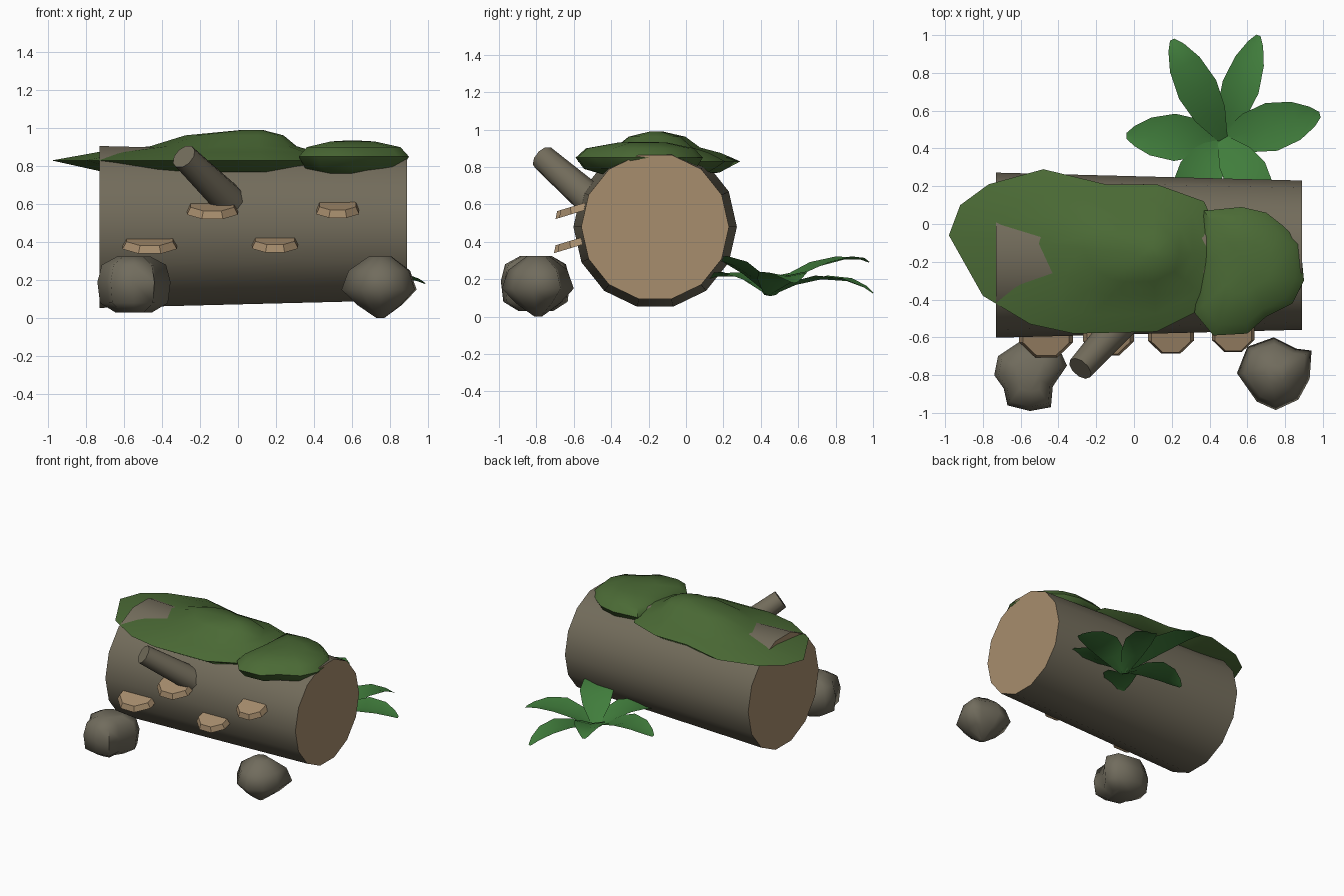
import bpy, bmesh, math
from mathutils import Vector

if "Cube" in bpy.data.objects:
    bpy.data.objects.remove(bpy.data.objects["Cube"])


def material(name, rgb):
    m = bpy.data.materials.new(name)
    m.use_nodes = True
    colour = (*rgb, 1)
    m.diffuse_color = colour
    bsdf = next(n for n in m.node_tree.nodes if n.type == 'BSDF_PRINCIPLED')
    bsdf.inputs["Base Color"].default_value = colour
    bsdf.inputs["Roughness"].default_value = 0.9
    return m


bark = material("bark brown", (0.17, 0.15, 0.105))
wood = material("cut wood tan", (0.39, 0.27, 0.155))
moss = material("moss green", (0.07, 0.145, 0.036))
leaf_green = material("leaf green", (0.052, 0.205, 0.045))
stone = material("stone grey", (0.165, 0.15, 0.11))


def finish(name, bm, mats, angle):
    mesh = bpy.data.meshes.new(name)
    bm.to_mesh(mesh)
    bm.free()
    for m in mats:
        mesh.materials.append(m)
    obj = bpy.data.objects.new(name, mesh)
    bpy.context.collection.objects.link(obj)
    bpy.ops.object.select_all(action='DESELECT')
    obj.select_set(True)
    bpy.context.view_layer.objects.active = obj
    bpy.ops.object.shade_smooth_by_angle(angle=math.radians(angle))
    return obj


def loft(name, rings, mats, angle=40):
    """Closed skin through rings; the two end caps take the last material."""
    bm = bmesh.new()
    rows = [[bm.verts.new(p) for p in ring] for ring in rings]
    n = len(rows[0])
    for a, b in zip(rows, rows[1:]):
        for i in range(n):
            j = (i + 1) % n
            bm.faces.new((a[i], a[j], b[j], b[i]))
    for row in (rows[0], rows[-1]):
        bm.faces.new(row).material_index = len(mats) - 1
    bmesh.ops.recalc_face_normals(bm, faces=bm.faces)
    return finish(name, bm, mats, angle)


def circle(center, axis, radius, sides, phase=0.0):
    q = Vector(axis).to_track_quat('Z', 'Y')
    steps = [phase + math.tau * i / sides for i in range(sides)]
    return [Vector(center) + q @ Vector((radius * math.cos(t), radius * math.sin(t), 0))
            for t in steps]


def mound(name, center, outline, levels, mat, angle):
    """Stack scaled copies of a plan outline; levels are (scale, height)."""
    cx, cy = center
    rings = [[(cx + (x - cx) * s, cy + (y - cy) * s, z) for x, y in outline]
             for s, z in levels]
    return loft(name, rings, [mat], angle)


# Fallen log with cut ends
X = (1, 0, 0)
loft("log", [circle((-0.73, -0.165, 0.48), X, 0.437, 14),
             circle((0.89, -0.165, 0.48), X, 0.395, 14)], [bark, wood])

# Broken branch stub
tip, root = Vector((-0.285, -0.765, 0.85)), Vector((-0.03, -0.48, 0.6))
loft("branch_stub", [circle(root, tip - root, 0.09, 10),
                     circle(tip, tip - root, 0.07, 10)], [bark])

# Shelf fungi tilted out of the bark
tilt = Vector((0, -0.29, 0.957))
for i, (x, z, r) in enumerate([(-0.465, 0.4, 0.155), (-0.135, 0.58, 0.145),
                               (0.195, 0.4, 0.132), (0.525, 0.58, 0.122)]):
    c = Vector((x, -0.575, z))
    loft(f"shelf_fungus_{i + 1}",
         [circle(c - tilt * 0.02, tilt, r, 8, math.pi / 8),
          circle(c + tilt * 0.018, tilt, r * 0.85, 8, math.pi / 8)], [wood], 20)

# Moss patches
mound("large_moss", (0.1, -0.16),
      [(-0.98, -0.06), (-0.92, 0.1), (-0.77, 0.21), (-0.48, 0.29), (-0.15, 0.21),
       (0.12, 0.21), (0.37, 0.12), (0.5, -0.15), (0.42, -0.42), (0.12, -0.57),
       (-0.32, -0.58), (-0.55, -0.53), (-0.8, -0.38)],
      [(0.35, 0.76), (0.75, 0.77), (1, 0.83), (0.77, 0.875), (0.52, 0.905),
       (0.35, 0.962), (0.08, 0.99)], moss, 60)
mound("small_moss", (0.6, -0.22),
      [(0.37, 0.07), (0.57, 0.09), (0.7, 0.06), (0.79, -0.01), (0.88, -0.1),
       (0.9, -0.3), (0.84, -0.42), (0.7, -0.49), (0.6, -0.58), (0.42, -0.59),
       (0.32, -0.47), (0.36, -0.2)],
      [(0.6, 0.76), (0.88, 0.79), (1, 0.85), (0.85, 0.9), (0.4, 0.93), (0.1, 0.935)],
      moss, 60)

# Rocks
mound("right_rock", (-0.55, -0.8),
      [(-0.74, -0.8), (-0.72, -0.7), (-0.6, -0.62), (-0.4, -0.65), (-0.355, -0.75),
       (-0.43, -0.86), (-0.44, -0.97), (-0.55, -0.99), (-0.67, -0.96), (-0.69, -0.87)],
      [(0.5, 0.03), (0.93, 0.08), (1, 0.19), (0.88, 0.28), (0.45, 0.325)], stone, 65)
mound("left_rock", (0.75, -0.79),
      [(0.545, -0.79), (0.6, -0.65), (0.74, -0.6), (0.86, -0.66), (0.94, -0.67),
       (0.93, -0.82), (0.87, -0.93), (0.75, -0.985), (0.65, -0.94)],
      [(0.1, 0.0), (0.6, 0.07), (1, 0.15), (0.82, 0.25), (0.3, 0.325)], stone, 65)


# Fern rosette: folded arching blades
def blade(bm, angle, length, width, heights):
    ca, sa = math.cos(math.radians(angle)), math.sin(math.radians(angle))
    stations = zip((0, 0.25, 0.5, 0.75, 0.92, 1), (0.25, 0.8, 1, 0.8, 0.42, 0.12), heights)
    rows = []
    for t, w, z in stations:
        r, h = t * length, w * width
        rows.append([bm.verts.new((0.47 + ca * r - sa * s * h, 0.45 + sa * r + ca * s * h,
                                   z + abs(s) * h * 0.2)) for s in (-1, 0, 1)])
    for a, b in zip(rows, rows[1:]):
        for k in range(2):
            bm.faces.new((a[k], b[k], b[k + 1], a[k + 1]))


arch = (0.11, 0.18, 0.215, 0.215, 0.195, 0.18)
droop = (0.11, 0.17, 0.2, 0.19, 0.155, 0.125)
rising = (0.12, 0.21, 0.27, 0.305, 0.305, 0.29)
bm = bmesh.new()
for angle, length, width, heights in [
        (14, 0.53, 0.13, arch), (71, 0.58, 0.1, droop), (117, 0.59, 0.11, rising),
        (178, 0.51, 0.125, arch), (237, 0.45, 0.12, arch), (303, 0.45, 0.12, rising)]:
    blade(bm, angle, length, width, heights)
finish("fern", bm, [leaf_green], 50)
